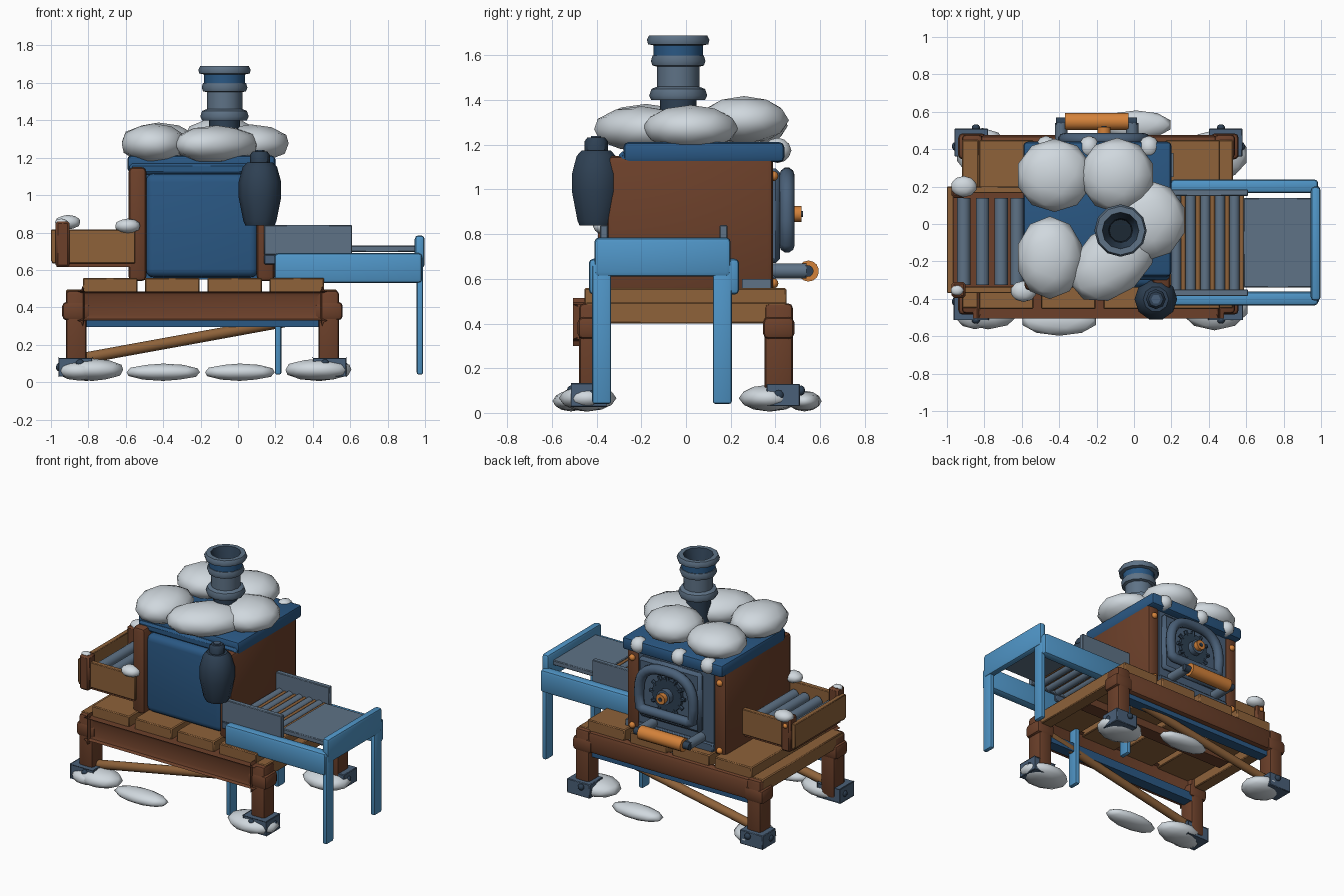
import bpy, bmesh, math
from mathutils import Vector, Matrix

if "Cube" in bpy.data.objects:
    bpy.data.objects.remove(bpy.data.objects["Cube"])


def material(name, rgb):
    lin = [((c / 255 + 0.055) / 1.055) ** 2.4 for c in rgb] + [1]
    m = bpy.data.materials.new(name)
    m.use_nodes = True
    m.diffuse_color = lin
    m.node_tree.nodes["Principled BSDF"].inputs["Base Color"].default_value = lin
    return m


NAVY = material("navy_enamel", (42, 88, 132))
SKY = material("sky_blue_paint", (80, 150, 200))
STEEL = material("steel", (94, 114, 134))
DARK = material("dark_steel", (46, 64, 83))
IRON = material("blued_iron", (74, 96, 120))
BROWN = material("brown_wood", (108, 64, 42))
WOOD = material("light_wood", (142, 98, 58))
SNOW = material("snow", (208, 216, 222))
BRONZE = material("bronze", (212, 130, 58))
SOOT = material("soot", (28, 40, 52))


def finish(bm, name, mat, angle=45):
    mesh = bpy.data.meshes.new(name)
    bmesh.ops.recalc_face_normals(bm, faces=bm.faces)
    bm.to_mesh(mesh)
    bm.free()
    mesh.materials.append(mat)
    ob = bpy.data.objects.new(name, mesh)
    bpy.context.collection.objects.link(ob)
    bpy.ops.object.select_all(action="DESELECT")
    ob.select_set(True)
    bpy.context.view_layer.objects.active = ob
    bpy.ops.object.shade_smooth_by_angle(angle=math.radians(angle))
    return ob


def box(name, mat, x, y, z, bevel=0.0, seg=1):
    """Block spanning three (low, high) ranges, with optional bevel."""
    bm = bmesh.new()
    bmesh.ops.create_cube(bm, size=1)
    for v in bm.verts:
        v.co = [(a + b) / 2 + c * (b - a) for (a, b), c in zip((x, y, z), v.co)]
    if bevel:
        bmesh.ops.bevel(bm, geom=bm.edges[:], offset=bevel, segments=seg,
                        affect="EDGES", profile=0.5)
    return finish(bm, name, mat, 40)


def rod(name, mat, a, b, r, sides=14):
    a, b = Vector(a), Vector(b)
    d = b - a
    bm = bmesh.new()
    turn = d.to_track_quat("Z", "Y").to_matrix().to_4x4()
    bmesh.ops.create_cone(bm, cap_ends=True, segments=sides, radius1=r, radius2=r,
                          depth=d.length, matrix=Matrix.Translation((a + b) / 2) @ turn)
    return finish(bm, name, mat, 50)


def blob(name, mat, c, r, turn=0):
    """Faceted ellipsoid with softened shading, turned about z by degrees."""
    bm = bmesh.new()
    bmesh.ops.create_icosphere(bm, subdivisions=2, radius=1.03)
    spin = Matrix.Rotation(math.radians(turn), 3, "Z")
    for p in bm.verts:
        p.co = Vector(c) + spin @ Vector([q * s for q, s in zip(p.co, r)])
    return finish(bm, name, mat, 75)


def lathe(name, mat, x, y, profile, sides=12):
    """Revolve (radius, height) points around a vertical axis."""
    bm = bmesh.new()
    vs = [bm.verts.new((x + r, y, z)) for r, z in profile]
    es = [bm.edges.new(e) for e in zip(vs, vs[1:])]
    bmesh.ops.spin(bm, geom=vs + es, cent=(x, y, 0), axis=(0, 0, 1),
                   angle=math.tau, steps=sides)
    bmesh.ops.remove_doubles(bm, verts=bm.verts, dist=0.0005)
    return finish(bm, name, mat)


# Base frame: legs, collars, brackets, rails and braces
for s in (-1, 1):
    for x in (-0.865, 0.485):
        y = s * 0.415
        out = -1 if x < 0 else 1
        box("leg", BROWN, (x - .055, x + .055), (y - .063, y + .063), (.05, .49), .02, 2)
        box("leg_collar", BROWN, (x - .075, x + .075), (y - .07, y + .07), (.33, .43), .025, 2)
        b = x + out * .005
        box("foot_bracket", IRON, (b - .09, b + .09), (s * .36, s * .51), (.03, .13), .004)
        blob("bracket_bolt", DARK, (x - out * .02, s * .515, .1), (.022, .018, .022))
        blob("bracket_side_bolt", DARK, (b + out * .088, y, .08), (.015, .022, .022))
    box("long_rail", BROWN, (-.83, .45), (s * .4, s * .475), (.33, .485), .03, 2)
    box("navy_rail_strip", NAVY, (-.82, .43), (s * .36, s * .44), (.295, .36))
    rod("brace", WOOD, (-.84, s * .41, .125), (.45, s * .38, .36), .03)
for x in (-.92, .44):
    box("side_beam", WOOD, (x, x + .09), (-.45, .45), (.40, .495), .006)

# Deck planks
for i in range(4):
    x = -.83 + i * .333
    box("deck_plank", WOOD, (x, x + .292), (-.455, .45), (.465, .558), .006)
box("deck_support", BROWN, (-.8, .43), (-.05, .05), (.41, .466))

# Oven cabinet
for x in (-.585, .1):
    box("cabinet_side", BROWN, (x, x + .095), (-.355, .39), (.54, 1.15), .025, 2)
box("cabinet_core", NAVY, (-.5, .11), (-.27, .36), (.55, 1.14))
box("front_panel", NAVY, (-.495, .11), (-.34, -.23), (.56, 1.115), .045, 4)
box("roof_slab", NAVY, (-.592, .2), (-.28, .44), (1.122, 1.212), .022, 2)
box("roof_lip", NAVY, (-.58, .19), (-.3, -.2), (1.11, 1.17), .015)

# Back door with arched tube, dial and handle
DX = -.16
box("back_panel", IRON, (-.49, .1), (.34, .383), (.55, 1.12))
box("ash_ledge", IRON, (-.49, .1), (.34, .40), (.55, .615), .008)
box("side_ledge", STEEL, (.19, .21), (.25, .38), (.55, .60))
box("door_plate", IRON, (DX - .245, DX + .245), (.37, .42), (.67, 1.095), .02)
cu = bpy.data.curves.new("door_arch", "CURVE")
cu.dimensions = "3D"
cu.bevel_depth, cu.bevel_resolution = .034, 3
sp = cu.splines.new("POLY")
arch = [(-.18, .75), (.18, .75), (.207, .765)]
for k in range(15):
    t = math.pi * k / 14
    c = math.cos(t)
    arch.append((math.copysign(abs(c) ** .75, c) * .213, .86 + .205 * math.sin(t) ** .75))
arch.append((-.207, .765))
sp.points.add(len(arch) - 1)
for p, (x, z) in zip(sp.points, arch):
    p.co = (DX + x, .452, z, 1)
sp.use_cyclic_u = True
sp.use_smooth = True
cu.materials.append(IRON)
bpy.context.collection.objects.link(bpy.data.objects.new("door_arch", cu))
C = Vector((DX, .41, .89))
rod("dial", DARK, C, C + Vector((0, .035, 0)), .115, 20)
rod("dial_hub", IRON, C, C + Vector((0, .075, 0)), .052)
rod("dial_knob", BRONZE, C, C + Vector((0, .108, 0)), .036, 10)
rod("dial_pin", DARK, C, C + Vector((0, .113, 0)), .014, 8)
lift = Vector((0, .025, 0))
for k in range(12):
    t = math.tau * k / 12
    d = Vector((math.cos(t), 0, math.sin(t)))
    rod("dial_tooth", DARK, C + d * .1 + lift, C + d * .138 + lift, .014, 6)
for x in (-.39, -.01):
    rod("handle_arm", STEEL, (x, .38, .635), (x, .54, .635), .034)
    rod("handle_end", DARK, (x - .026, .545, .635), (x + .026, .545, .635), .026)
rod("handle_grip", BRONZE, (-.37, .548, .635), (-.03, .548, .635), .047)
for x in (-.54, .147):
    for z in (.58, 1.06):
        blob("corner_bolt", BRONZE, (x, .393, z), (.022, .02, .022))

# Chimney
CX, CY = -.072, -.035
lathe("chimney_lower", DARK, CX, CY, [(.082, 1.18), (.082, 1.42)])
lathe("chimney_pipe", STEEL, CX, CY, [(.08, 1.4), (.12, 1.4), (.13, 1.42), (.12, 1.45),
      (.095, 1.46), (.095, 1.55), (.115, 1.555), (.122, 1.575), (.115, 1.6), (.08, 1.6)])
lathe("chimney_band", NAVY, CX, CY, [(.1, 1.595), (.11, 1.595), (.11, 1.655), (.1, 1.655)])
lathe("chimney_rim", STEEL, CX, CY, [(.11, 1.645), (.135, 1.65), (.14, 1.67), (.13, 1.69), (.098, 1.69)])
lathe("chimney_bore", DARK, CX, CY, [(.098, 1.69), (.065, 1.58)])
lathe("chimney_soot", SOOT, CX, CY, [(.065, 1.58), (.06, 1.5), (0, 1.5)])

# Hanging canister
BX, BY = .117, -.402
lathe("canister", DARK, BX, BY, [(0, .838), (.078, .838), (.088, .86), (.114, .99), (.114, 1.07),
      (.092, 1.15), (.068, 1.175), (0, 1.175)], 10)
lathe("canister_cap", DARK, BX, BY, [(.053, 1.165), (.053, 1.215), (.04, 1.232), (0, 1.232)], 8)
lathe("canister_nut", IRON, BX, BY, [(.026, 1.23), (.026, 1.24), (0, 1.24)], 6)
box("canister_hanger", DARK, (BX - .03, BX + .03), (-.4, -.29), (1.0, 1.1))

# Snow on the roof
for x, y, z, rx, ry, rz, turn in ((-.425, .26, 1.285, .2, .19, .1, 0),
                                  (-.09, .26, 1.31, .195, .195, .105, 0),
                                  (.07, .02, 1.275, .205, .21, .1, 0),
                                  (-.45, -.18, 1.275, .175, .215, .105, 0),
                                  (-.115, -.2, 1.27, .255, .175, .1, 40)):
    blob("roof_snow", SNOW, (x, y, z), (rx, ry, rz), turn)
for x in (-.47, -.24, .08):
    blob("edge_snow", SNOW, (x, .41, 1.175), (.055, .06, .055))

# Snow on the ground
for x, y, rx, ry, rz in ((-.78, -.45, .17, .11, .058), (-.4, -.515, .2, .08, .045),
                         (.43, -.44, .18, .125, .058), (.44, .37, .165, .13, .058),
                         (.01, .53, .19, .075, .045), (-.81, .38, .14, .13, .058)):
    blob("ground_snow", SNOW, (x, y, rz + .008), (rx, ry, rz))
blob("ground_snow_corner", SNOW, (-.85, -.47, .06), (.11, .09, .05))

# Wooden roller tray
for y in (-.37, .165):
    box("tray_side", WOOD, (-.995, -.55), (y, y + .035), (.635, .815), .004)
    box("tray_post", BROWN, (-.975, -.9), (y - .025, y + .06), (.615, .86), .012)
box("tray_end", WOOD, (-1, -.965), (-.37, .2), (.645, .815), .004)
box("tray_floor", BROWN, (-.97, -.55), (-.35, .18), (.615, .645))
for x in (-.91, -.81, -.71, -.625):
    rod("tray_roller", STEEL, (x, -.325, .73), (x, .14, .73), .036)
for x, y, z, size in ((-.91, .2, .855, 1), (-.945, -.355, .855, .5), (-.59, -.36, .835, 1)):
    blob("tray_snow", SNOW, (x, y, z), (.068 * size, .055 * size, .038 * size))
blob("tray_bolt", BRONZE, (-.94, .228, .8), (.016, .014, .016))

# Steel roller chute, with thin wooden slats between the rollers
for y in (-.385, .15):
    box("chute_wall", STEEL, (.14, .61), (y, y + .035), (.68, .84), .004)
    box("chute_rail", IRON, (.14, .4), (y, y + .035), (.63, .68), .004)
for k in range(5):
    x = .225 + k * .078
    rod("chute_roller", STEEL, (x, -.35, .705), (x, .15, .705), .028)
    rod("chute_slat", WOOD, (x + .039, -.35, .712), (x + .039, .15, .712), .013, 8)
box("chute_plate", STEEL, (.585, .955), (-.34, .14), (.695, .73), .005)

# Blue side table
for y in (-.435, .165):
    box("table_apron", SKY, (.195, .985), (y, y + .073), (.53, .69), .02, 2)
for y in (-.42, .12):
    for x in (.197, .955):
        box("table_leg", SKY, (x, x + .035), (y, y + .085), (.04, .67), .012, 2)
box("table_end", SKY, (.945, .998), (-.41, .2), (.61, .785), .02, 2)
